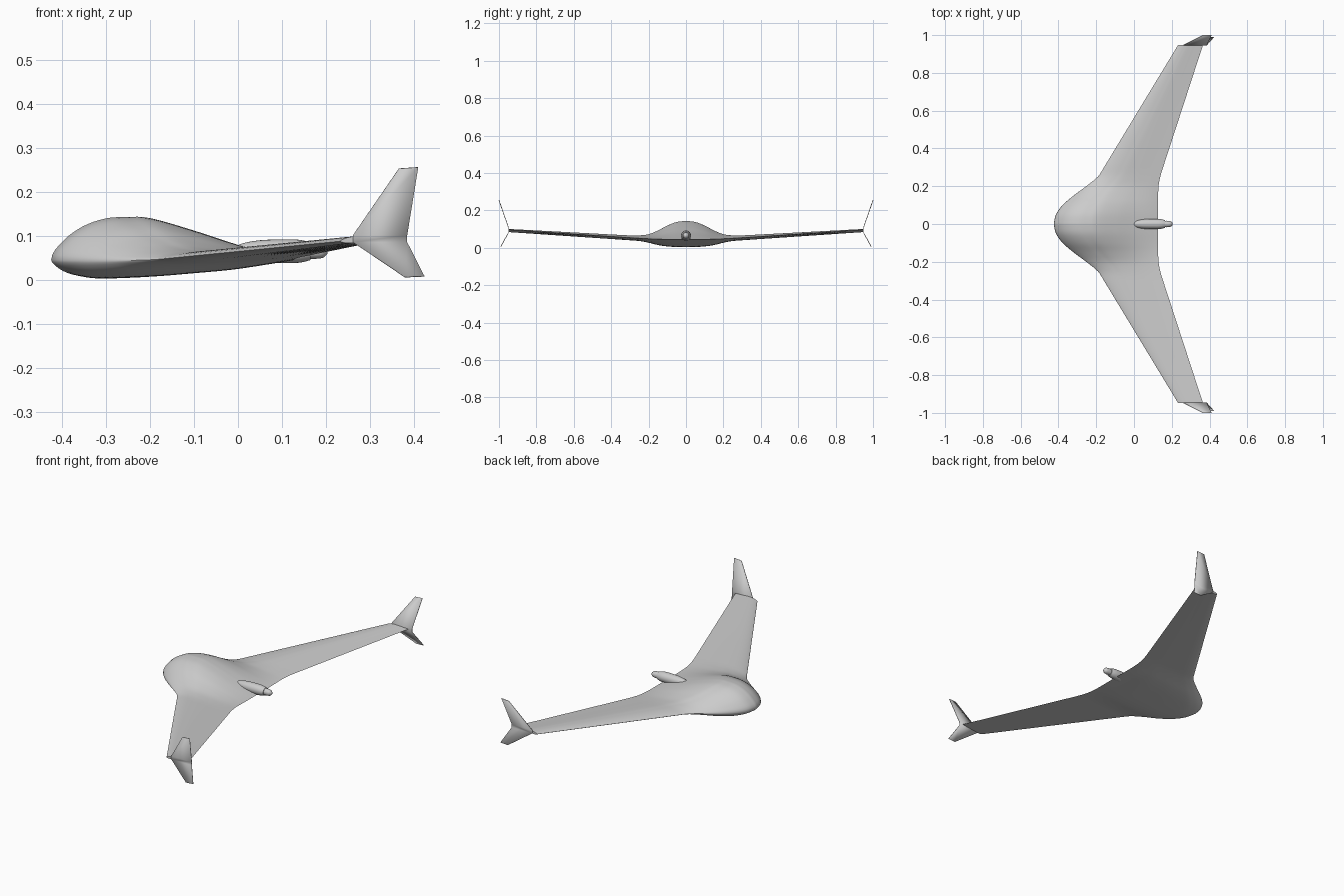
import bpy, bmesh, math
from mathutils import Vector

old = bpy.data.objects.get("Cube")
if old:
    bpy.data.objects.remove(old)

grey = bpy.data.materials.new("airframe_grey")
grey.use_nodes = True
grey.diffuse_color = (0.6, 0.6, 0.6, 1)
grey.node_tree.nodes["Principled BSDF"].inputs["Base Color"].default_value = grey.diffuse_color


def spline(rows, steps):
    """Smooth curve through rows of any dimension."""
    pts = [Vector(r) for r in rows]
    out = []
    for i in range(len(pts) - 1):
        a, b = pts[i], pts[i + 1]
        p, q = pts[max(i - 1, 0)], pts[min(i + 2, len(pts) - 1)]
        for k in range(steps):
            t = k / steps
            out.append(0.5 * (2 * a + (b - p) * t + (2 * p - 5 * a + 4 * b - q) * t ** 2
                              + (3 * a - p - 3 * b + q) * t ** 3))
    return out + [pts[-1]]


def loft(name, rings, closed=True, angle=40):
    """Skin a list of point rings; closed rings are capped."""
    bm = bmesh.new()
    loops = [[bm.verts.new(p) for p in ring] for ring in rings]
    n = len(loops[0])
    for a, b in zip(loops, loops[1:]):
        for i in range(n if closed else n - 1):
            j = (i + 1) % n
            bm.faces.new((a[i], a[j], b[j], b[i]))
    if closed:
        bm.faces.new(loops[0])
        bm.faces.new(loops[-1])
    bmesh.ops.recalc_face_normals(bm, faces=bm.faces)
    mesh = bpy.data.meshes.new(name)
    bm.to_mesh(mesh)
    bm.free()
    mesh.materials.append(grey)
    obj = bpy.data.objects.new(name, mesh)
    bpy.context.collection.objects.link(obj)
    bpy.ops.object.select_all(action="DESELECT")
    obj.select_set(True)
    bpy.context.view_layer.objects.active = obj
    bpy.ops.object.shade_smooth_by_angle(angle=math.radians(angle))
    return obj


# Airfoil: chord fraction and height, over the top then back underneath
airfoil = spline([(1, 0), (.77, .35), (.59, .68), (.41, .97), (.31, 1), (.22, .96),
                  (.13, .78), (.05, .45), (0, 0), (.05, -.6), (.13, -.9), (.22, -1),
                  (.41, -.9), (.59, -.71), (.77, -.48), (1, 0)], 4)[:-1]

# Half-span stations: y, leading x, trailing x, leading z, trailing z, rise, drop
half = spline([(0, -.425, .128, .045, .045, .098, .042),
               (.05, -.413, .128, .045, .045, .092, .041),
               (.1, -.378, .128, .044, .045, .074, .037),
               (.15, -.32, .128, .043, .046, .048, .029),
               (.2, -.253, .13, .044, .048, .027, .018),
               (.25, -.192, .139, .046, .051, .018, .011),
               (.3, -.159, .154, .049, .054, .015, .01)], 4)
half.append(Vector((.947, .233, .365, .088, .097, .009, .006)))


def section(s, side):
    y, lx, tx, lz, tz, rise, drop = s
    return [(lx + (tx - lx) * t, side * y,
             lz + (tz - lz) * t + h * (rise if h > 0 else drop)) for t, h in airfoil]


# Blended body and wing in one skin
loft("blended_wing_body", [section(s, -1) for s in reversed(half[1:])]
     + [section(s, 1) for s in half])

# Split wingtip fins, canted outward above and below
for side, label in ((1, "left"), (-1, "right")):
    rows = [(.99, .38, .006, .424, .008), (.947, .262, .085, .385, .085),
            (.947, .262, .102, .385, .102), (1, .366, .253, .41, .256)]
    fin = loft(label + "_wingtip_fin",
               [[(x1, side * y, z1), (x2, side * y, z2)] for y, x1, z1, x2, z2 in rows],
               closed=False, angle=5)
    plate = fin.modifiers.new("thickness", "SOLIDIFY")
    plate.thickness = .003
    plate.offset = 0


# Motor pod and spinner, turned about the x axis
def turned(name, profile, z):
    turns = [2 * math.pi * k / 24 for k in range(24)]
    return loft(name, [[(x, r * math.cos(a), z + r * math.sin(a)) for a in turns]
                       for x, r in profile])


turned("motor_pod", spline([(-.01, .008), (.01, .018), (.05, .025), (.1, .027),
                            (.14, .026), (.165, .02)], 3), .065)
turned("spinner", spline([(.16, .017), (.18, .017), (.195, .014), (.204, .005)], 3), .065)
